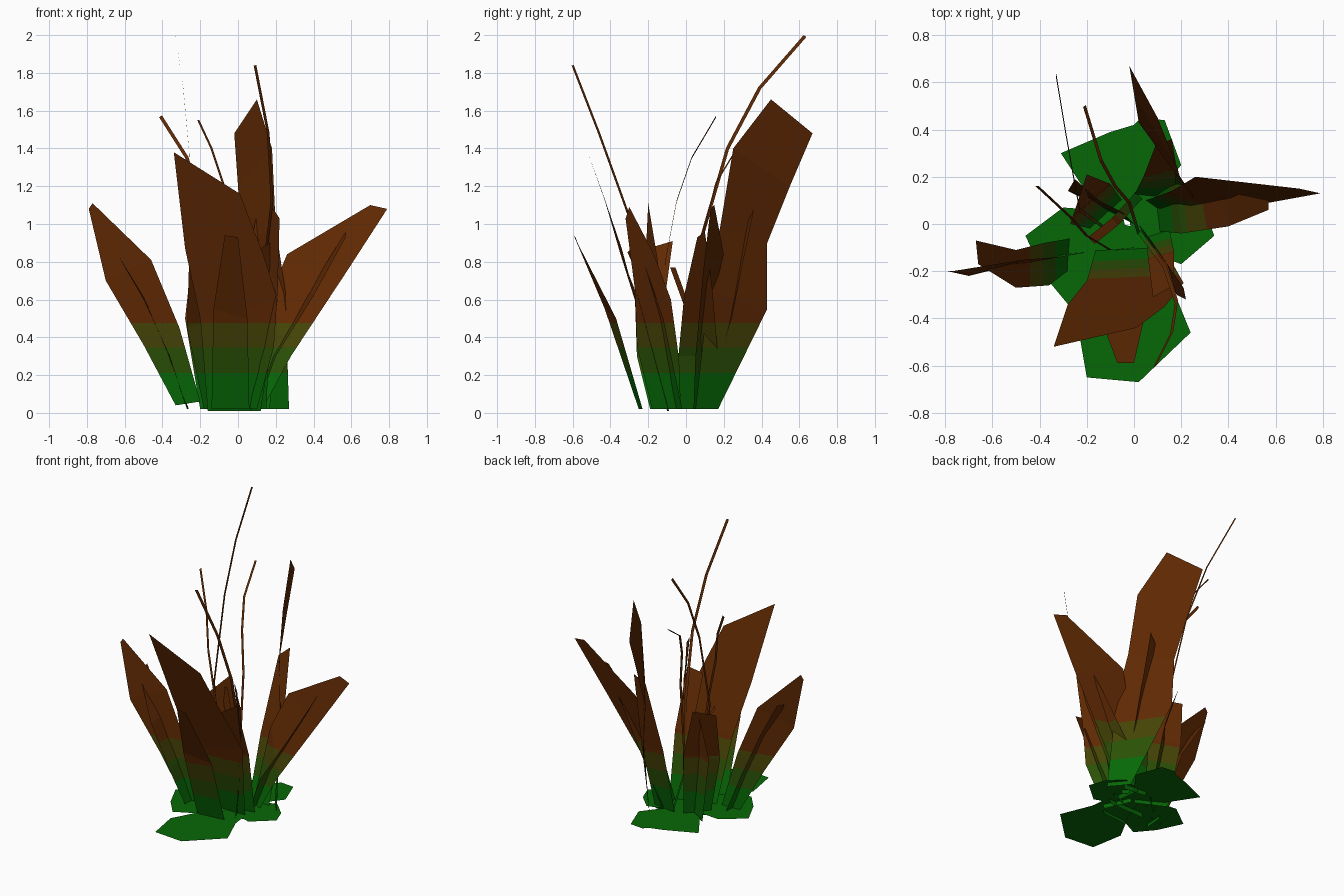
import bpy, bmesh
from mathutils import Vector


def material(name, rgb):
    m = bpy.data.materials.new(name)
    m.diffuse_color = (*rgb, 1)
    return m


MATS = [material("base_green", (0.002, 0.138, 0.002)),
        material("moss_green", (0.024, 0.082, 0.002)),
        material("olive", (0.062, 0.058, 0.002)),
        material("dry_brown", (0.115, 0.022, 0.001))]
BANDS = (0.21, 0.345, 0.475)


def finish(name, bm):
    """Cut the card at the colour heights, then colour its faces by height."""
    for z in BANDS:
        bmesh.ops.bisect_plane(bm, geom=bm.verts[:] + bm.edges[:] + bm.faces[:],
                               plane_co=(0, 0, z), plane_no=(0, 0, 1))
    for f in bm.faces:
        f.material_index = sum(f.calc_center_median().z > z for z in BANDS)
    me = bpy.data.meshes.new(name)
    bm.to_mesh(me)
    bm.free()
    for m in MATS:
        me.materials.append(m)
    bpy.context.collection.objects.link(bpy.data.objects.new(name, me))


def leaf(name, left, right):
    """Flat card between a left edge and a right edge, base to tip."""
    bm = bmesh.new()
    a = [bm.verts.new(p) for p in left]
    b = [bm.verts.new(p) for p in right]
    for i in range(len(a) - 1):
        bm.faces.new((a[i], b[i], b[i + 1], a[i + 1]))
    finish(name, bm)


def stem(name, path, side, w=0.009):
    """Narrow ribbon along a path."""
    s = Vector(side).normalized() * w
    leaf(name, [Vector(p) - s for p in path], [Vector(p) + s for p in path])


def pad(name, outline, z):
    bm = bmesh.new()
    bm.faces.new([bm.verts.new((x, y, z)) for x, y in outline])
    finish(name, bm)


# Front leaves
leaf("front_broad_leaf",
     [(-.16, -.10, .01), (-.20, -.24, .5), (-.28, -.34, .87), (-.34, -.52, 1.38)],
     [(.12, -.09, .01), (.21, -.25, .6), (.13, -.35, .85), (.01, -.44, 1.16)])
leaf("front_outer_leaf",
     [(-.14, -.25, .02), (-.13, -.43, .55), (-.07, -.59, .94)],
     [(.06, -.23, .02), (.05, -.37, .5), (0, -.59, .93)])

# Left crossed leaves
leaf("left_upright_leaf",
     [(-.33, -.13, .04), (-.50, -.17, .36), (-.70, -.22, .7), (-.79, -.20, 1.08)],
     [(-.20, -.12, .06), (-.31, -.14, .45), (-.46, -.15, .81), (-.77, -.20, 1.11)])
leaf("left_cross_leaf",
     [(-.27, -.19, .02), (-.36, -.26, .3), (-.50, -.27, .6), (-.66, -.17, .88)],
     [(-.26, -.06, .02), (-.38, -.08, .33), (-.50, -.11, .62), (-.67, -.07, .91)])

# Right crossed leaves
leaf("right_upright_leaf",
     [(.13, .04, .02), (.28, .05, .3), (.57, .09, .74), (.79, .13, 1.08)],
     [(.05, .10, .04), (.16, .14, .6), (.26, .20, .84), (.70, .15, 1.1)])
leaf("right_cross_leaf",
     [(.10, -.03, .02), (.20, -.04, .3), (.40, -.01, .62), (.57, .06, .93)],
     [(.08, .13, .02), (.18, .17, .3), (.38, .14, .65), (.57, .10, .96)])

# Back crossed leaves
leaf("back_tall_leaf",
     [(.17, .17, .02), (.04, .43, .55), (.02, .43, .9), (0, .55, 1.2), (-.02, .67, 1.48)],
     [(.27, .05, .02), (.25, .12, .65), (.20, .18, .98), (.18, .25, 1.4), (.10, .45, 1.66)])
leaf("back_cross_leaf",
     [(.0, .12, .02), (.04, .20, .5), (.09, .33, 1.02)],
     [(.17, .10, .02), (.18, .24, .5), (.16, .36, 1.08)])

# Front right crossed leaves
leaf("front_right_leaf",
     [(.10, -.18, .02), (.19, -.26, .35), (.21, -.27, .65), (.22, -.32, 1.03)],
     [(.02, .0, .02), (.08, -.08, .6), (.14, -.17, .84), (.18, -.30, 1.09)])
leaf("front_right_cross_leaf",
     [(.05, -.05, .02), (.06, -.15, .5), (.08, -.31, .85)],
     [(.15, -.02, .02), (.17, -.12, .5), (.17, -.26, .9)])

# Back left crossed leaves
leaf("back_left_leaf",
     [(-.18, -.02, .02), (-.27, .0, .45), (-.26, .03, .77)],
     [(-.05, .10, .02), (-.10, .17, .5), (-.20, .21, .85)])
leaf("back_left_cross_leaf",
     [(-.20, .10, .02), (-.28, .14, .5), (-.25, .19, .77)],
     [(.0, .0, .02), (-.05, .05, .5), (-.15, .10, .8)])

# Dry stems
stem("tallest_stem", [(-.12, -.02, .05), (-.23, .06, .85), (-.26, .22, 1.4),
                      (-.29, .39, 1.72), (-.33, .63, 1.995)], (.1, 1, -.6))
stem("front_stem", [(.02, -.03, .05), (.13, -.18, .7), (.18, -.33, 1.12),
                    (.16, -.46, 1.48), (.09, -.60, 1.84)], (1, .8, .2))
stem("left_stem", [(.0, -.10, .05), (-.10, -.11, .8), (-.20, -.05, 1.12),
                   (-.27, .03, 1.35), (-.41, .16, 1.57)], (1, 0, .7))
stem("back_stem", [(.02, -.04, .05), (-.02, .09, .95), (-.08, .16, 1.22),
                   (-.14, .27, 1.4), (-.21, .50, 1.55)], (1, .7, 0), .007)
stem("short_stem", [(.02, .12, .05), (-.08, .01, .55), (-.18, -.07, .77)], (1, -1, 0), .02)

# Flat ground leaves
pad("front_ground_leaf", [(-.20, -.65), (.02, -.67), (.24, -.46), (.15, -.24), (.13, -.05),
                          (-.05, .0), (-.12, -.2), (-.24, -.42)], .050)
pad("back_ground_leaf", [(-.31, .30), (-.10, .39), (0, .42), (.03, .45), (.13, .44), (.20, .25),
                         (0, .0), (-.18, .10)], .045)
pad("left_ground_leaf", [(-.46, -.05), (-.30, .07), (-.05, .05), (0, -.20),
                         (-.28, -.34), (-.38, -.22)], .055)
pad("right_ground_leaf", [(.34, -.05), (.20, -.17), (0, -.10), (-.03, .08),
                          (.20, .16), (.30, .06)], .048)
